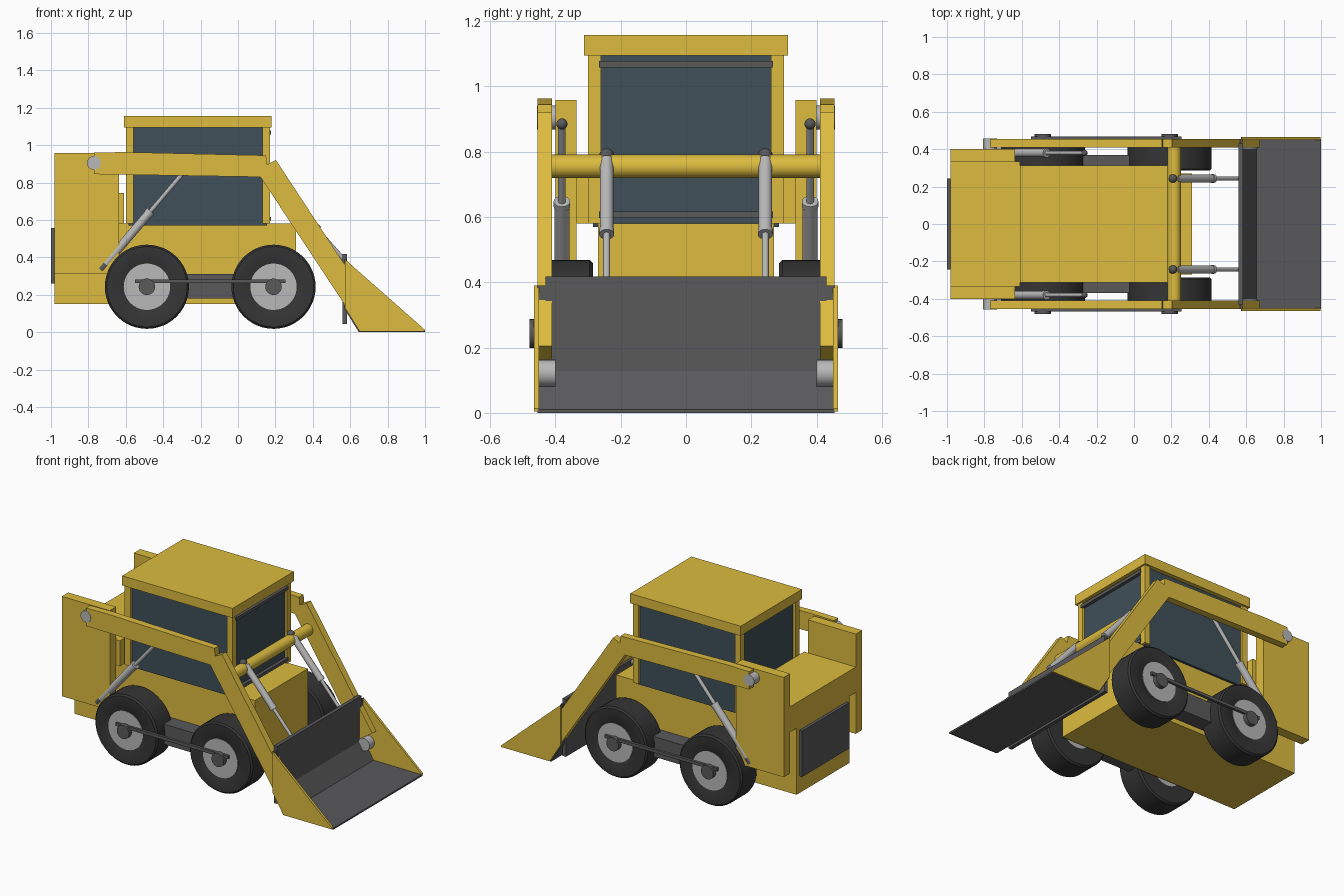
import bpy, bmesh, math
from mathutils import Vector

if "Cube" in bpy.data.objects:
    bpy.data.objects.remove(bpy.data.objects["Cube"])


def material(name, col):
    m = bpy.data.materials.new(name)
    m.diffuse_color = (*col, 1)
    m.use_nodes = True
    m.node_tree.nodes["Principled BSDF"].inputs["Base Color"].default_value = m.diffuse_color
    return m


YELLOW = material("yellow_paint", (0.72, 0.5, 0.05))
RUBBER = material("rubber", (0.035, 0.035, 0.035))
STEEL = material("dark_steel", (0.1, 0.1, 0.105))
GLASS = material("glass", (0.05, 0.08, 0.1))
CHROME = material("light_steel", (0.48, 0.48, 0.48))


def finish(name, bm, mat, smooth=False):
    bmesh.ops.recalc_face_normals(bm, faces=bm.faces)
    me = bpy.data.meshes.new(name)
    bm.to_mesh(me)
    bm.free()
    ob = bpy.data.objects.new(name, me)
    bpy.context.collection.objects.link(ob)
    me.materials.append(mat)
    if smooth:
        bpy.ops.object.select_all(action='DESELECT')
        ob.select_set(True)
        bpy.context.view_layer.objects.active = ob
        bpy.ops.object.shade_smooth_by_angle(angle=math.radians(35))
    return ob


def profile(name, pts, y0, y1, mat):
    """Closed x-z outline extruded from y0 to y1."""
    bm = bmesh.new()
    face = bm.faces.new([bm.verts.new((x, y0, z)) for x, z in pts])
    ext = bmesh.ops.extrude_face_region(bm, geom=[face])
    for v in ext["geom"]:
        if isinstance(v, bmesh.types.BMVert):
            v.co.y = y1
    return finish(name, bm, mat)


def box(name, x, y, z, mat):
    return profile(name, [(x[0], z[0]), (x[1], z[0]), (x[1], z[1]), (x[0], z[1])], y[0], y[1], mat)


def rod(name, a, b, r, mat, seg=24):
    """Cylinder between two points."""
    a, b = Vector(a), Vector(b)
    bm = bmesh.new()
    bmesh.ops.create_cone(bm, cap_ends=True, segments=seg, radius1=r, radius2=r, depth=(b - a).length)
    q = (b - a).to_track_quat('Z', 'Y')
    for v in bm.verts:
        v.co = q @ v.co + (a + b) / 2
    return finish(name, bm, mat, True)


def ball(name, c, r, mat):
    bm = bmesh.new()
    bmesh.ops.create_uvsphere(bm, u_segments=16, v_segments=10, radius=r)
    bmesh.ops.translate(bm, verts=bm.verts, vec=c)
    return finish(name, bm, mat, True)


def span(s, a, b):
    return sorted((s * a, s * b))


def ram(name, a, b, y, t, r):
    """Hydraulic cylinder: barrel up to fraction t, collar, thin piston and end joints."""
    a, b = Vector((a[0], y, a[1])), Vector((b[0], y, b[1]))
    m, d = a.lerp(b, t), (b - a).normalized()
    rod(name + "_barrel", a, m, r, CHROME)
    rod(name + "_collar", m - d * 0.012, m + d * 0.008, r * 1.1, CHROME)
    rod(name + "_piston", m, b, r * 0.5, CHROME, 16)
    return a, b


# body, hood and rear grille
box("chassis", (-0.98, 0.31), (-0.27, 0.27), (0.15, 0.58), YELLOW)
box("hood", (-0.98, -0.61), (-0.335, 0.335), (0.58, 0.745), YELLOW)
box("rear_grille", (-1.0, -0.975), (-0.242, 0.242), (0.26, 0.556), STEEL)

# cab
box("cab_glass", (-0.585, 0.155), (-0.285, 0.285), (0.57, 1.1), GLASS)
box("cab_roof", (-0.61, 0.18), (-0.313, 0.313), (1.095, 1.157), YELLOW)
for x in (-0.6, 0.13):
    for s in (-1, 1):
        box("cab_pillar", (x, x + 0.04), span(s, 0.26, 0.3), (0.58, 1.1), YELLOW)
for z in (0.597, 1.058):
    box("windscreen_bar", (0.15, 0.176), (-0.267, 0.267), (z, z + 0.02), STEEL)

# tyre cross-section (radius, y) spun around the axle
TYRE = [(0.11, 0.285), (0.215, 0.285), (0.225, 0.295), (0.225, 0.44), (0.215, 0.45), (0.125, 0.45), (0.11, 0.44)]


def tyre(x, s):
    bm = bmesh.new()
    vs = [bm.verts.new((x + r, s * y, 0.243)) for r, y in TYRE]
    es = [bm.edges.new((vs[i], vs[(i + 1) % len(vs)])) for i in range(len(vs))]
    bmesh.ops.spin(bm, geom=vs + es, cent=(x, 0, 0.243), axis=(0, 1, 0),
                   angle=2 * math.pi, steps=48, use_merge=True)
    bmesh.ops.remove_doubles(bm, verts=bm.verts, dist=1e-5)
    finish("tyre", bm, RUBBER, True)


ARM = [(-0.77, 0.845), (0.12, 0.83), (0.575, 0.14), (0.673, 0.205), (0.203, 0.92),
       (0.155, 0.897), (0.15, 0.945), (-0.61, 0.963), (-0.77, 0.96)]

for s in (-1, 1):
    # rear towers
    box("rear_tower", (-0.98, -0.637), span(s, 0.335, 0.4), (0.313, 0.958), YELLOW)

    # wheels and drive case
    for x in (-0.487, 0.19):
        tyre(x, s)
        rod("wheel_rim", (x, s * 0.29, 0.243), (x, s * 0.452, 0.243), 0.124, CHROME, 40)
        rod("wheel_hub", (x, s * 0.26, 0.243), (x, s * 0.48, 0.243), 0.044, STEEL)
    box("drive_case", (-0.5, 0.2), span(s, 0.26, 0.37), (0.18, 0.31), STEEL)
    box("wheel_link", (-0.55, 0.255), span(s, 0.45, 0.467), (0.262, 0.282), STEEL)

    # lift arm with its pivots
    profile("lift_arm", ARM, s * 0.41, s * 0.455, YELLOW)
    rod("arm_pivot", (-0.77, s * 0.395, 0.905), (-0.77, s * 0.457, 0.905), 0.037, CHROME)
    rod("bucket_pivot", (0.62, s * 0.4, 0.122), (0.62, s * 0.453, 0.122), 0.041, CHROME)

    # lift rams
    a, b = ram("lift_ram", (-0.72, 0.35), (-0.265, 0.885), s * 0.38, 0.545, 0.023)
    d = (b - a).normalized()
    rod("lift_ram_foot", a - d * 0.022, a + d * 0.018, 0.024, STEEL)
    ball("lift_ram_joint", b, 0.017, STEEL)

    # tilt rams
    a, b = ram("tilt_ram", (0.225, 0.775), (0.57, 0.385), s * 0.243, 0.57, 0.021)
    ball("tilt_ram_joint", (0.208, s * 0.243, 0.787), 0.023, STEEL)

    # bucket cheeks
    profile("bucket_side", [(0.572, 0.39), (0.572, 0.13), (0.65, 0.005), (0.998, 0.005), (0.998, 0.014)],
            s * 0.45, s * 0.465, YELLOW)

# cross tube between the arms
rod("cross_tube", (0.215, -0.412, 0.755), (0.215, 0.412, 0.755), 0.036, YELLOW, 32)

# bucket shell and mounting plate
profile("bucket_shell", [(0.567, 0.39), (0.567, 0.128), (0.646, 0.0), (1.0, 0.0), (1.0, 0.01),
                         (0.655, 0.012), (0.58, 0.132), (0.58, 0.39)], -0.455, 0.455, STEEL)
box("bucket_mount", (0.558, 0.582), (-0.43, 0.43), (0.045, 0.417), STEEL)
